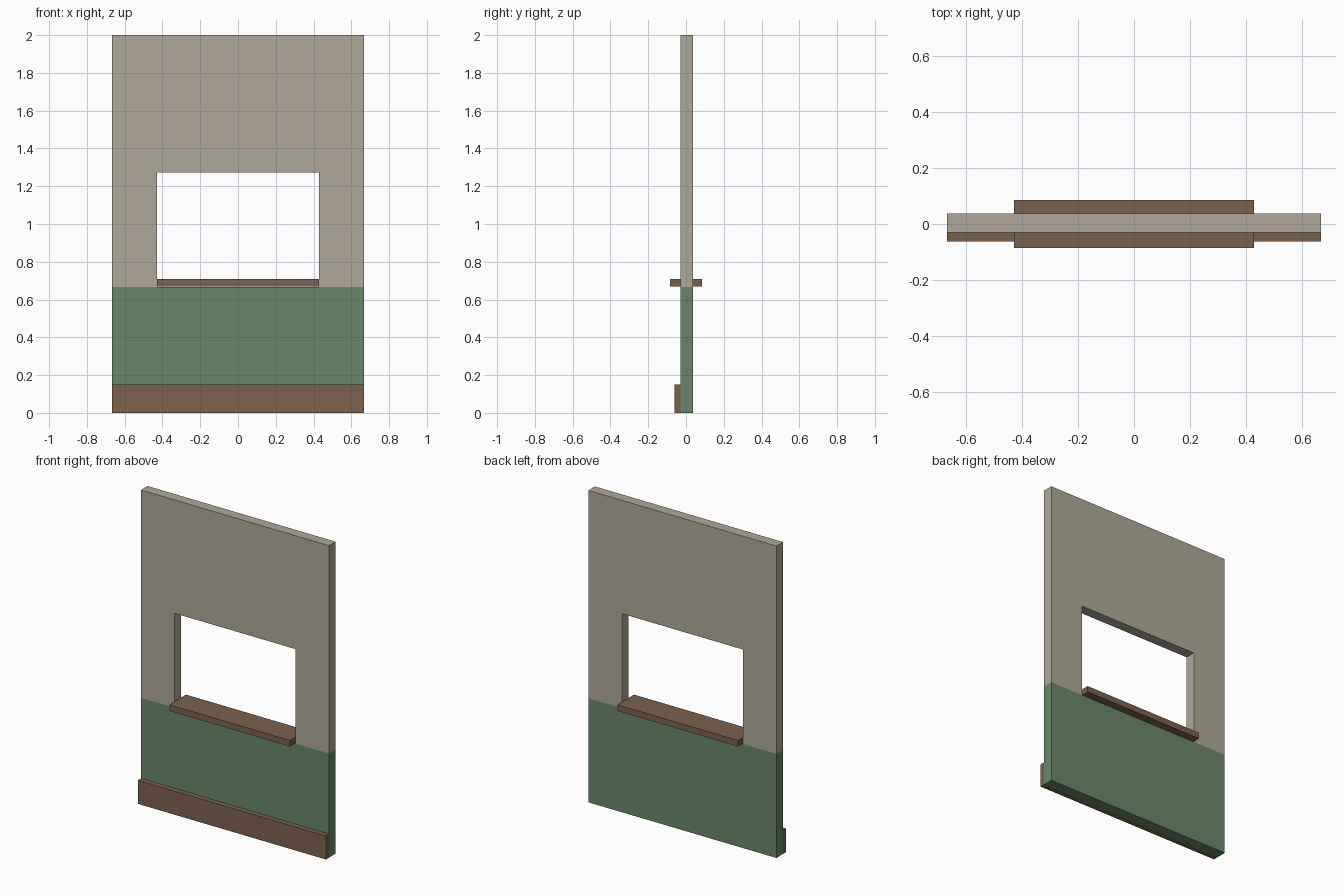
import bpy, bmesh

if "Cube" in bpy.data.objects:
    bpy.data.objects.remove(bpy.data.objects["Cube"])


def lin(c):
    c /= 255
    return c / 12.92 if c <= 0.04045 else ((c + 0.055) / 1.055) ** 2.4


def material(name, r, g, b):
    m = bpy.data.materials.new(name)
    m.diffuse_color = (lin(r), lin(g), lin(b), 1)
    m.use_nodes = True
    m.node_tree.nodes["Principled BSDF"].inputs["Base Color"].default_value = m.diffuse_color
    return m


plaster = material("beige plaster", 175, 169, 152)
green = material("green paint", 106, 135, 106)
wood = material("brown wood", 124, 98, 77)


def make_object(name, bm, mats):
    bmesh.ops.remove_doubles(bm, verts=bm.verts, dist=1e-5)
    bmesh.ops.recalc_face_normals(bm, faces=bm.faces)
    me = bpy.data.meshes.new(name)
    bm.to_mesh(me)
    bm.free()
    for m in mats:
        me.materials.append(m)
    ob = bpy.data.objects.new(name, me)
    bpy.context.collection.objects.link(ob)
    return ob


def box(name, x, y, z, mat):
    bm = bmesh.new()
    bmesh.ops.create_cube(bm, size=1)
    for v in bm.verts:
        v.co = [r[0] if c < 0 else r[1] for c, r in zip(v.co, (x, y, z))]
    return make_object(name, bm, [mat])


# Wall: 3x3 panel grid without its window cell, thickened backwards
SPLIT = 0.667
Y0, Y1 = -0.03, 0.0367
xs = [-0.667, -0.429, 0.429, 0.667]
zs = [0, SPLIT, 1.273, 2]
bm = bmesh.new()
for i in range(3):
    for j in range(3):
        if (i, j) != (1, 1):
            bm.faces.new([bm.verts.new((xs[i + a], Y0, zs[j + b]))
                          for a, b in ((0, 0), (1, 0), (1, 1), (0, 1))])
bmesh.ops.remove_doubles(bm, verts=bm.verts, dist=1e-5)
back = bmesh.ops.extrude_face_region(bm, geom=bm.faces[:], use_keep_orig=True)["geom"]
for v in back:
    if isinstance(v, bmesh.types.BMVert):
        v.co.y = Y1
# Lower part is painted green
for f in bm.faces:
    f.material_index = 1 if f.calc_center_median().z < SPLIT + 0.001 else 0
make_object("wall", bm, [plaster, green])

# Window sill and front skirting board
box("window_sill", (-0.428, 0.428), (-0.085, 0.085), (0.669, 0.708), wood)
box("skirting_board", (-0.667, 0.667), (-0.062, Y0), (0, 0.151), wood)
